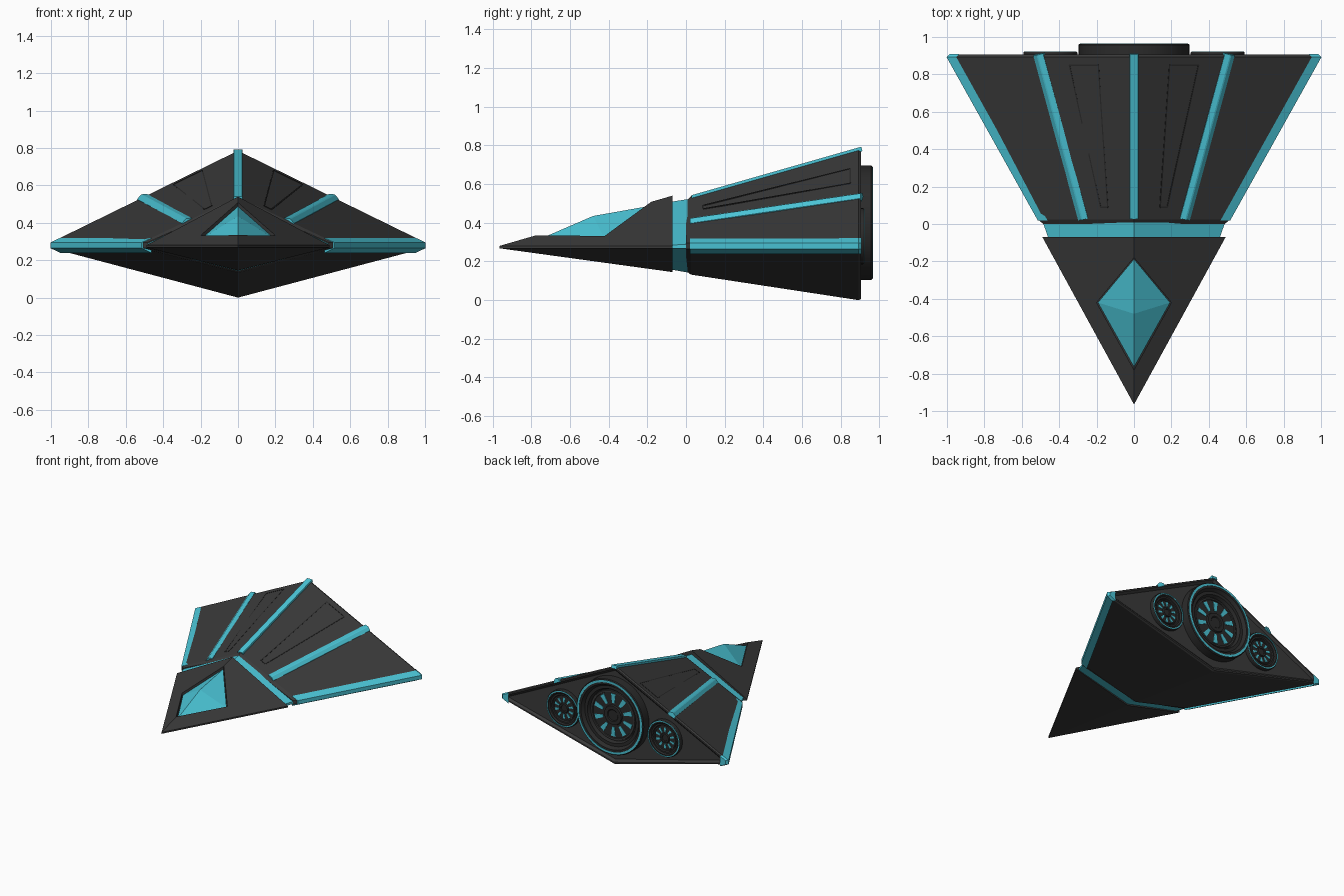
import bpy, bmesh, math
from mathutils import Vector as V

if "Cube" in bpy.data.objects:
    bpy.data.objects.remove(bpy.data.objects["Cube"])


def material(name, rgb):
    m = bpy.data.materials.new(name)
    m.diffuse_color = (*rgb, 1)
    m.use_nodes = True
    m.node_tree.nodes["Principled BSDF"].inputs["Base Color"].default_value = m.diffuse_color
    return m


GREY = material("hull grey", (0.042, 0.042, 0.042))
DARK = material("engine dark grey", (0.024, 0.024, 0.024))
TEAL = material("glow teal", (0.07, 0.56, 0.68))


def finish(name, bm, mat, smooth=False):
    bmesh.ops.recalc_face_normals(bm, faces=bm.faces)
    me = bpy.data.meshes.new(name)
    bm.to_mesh(me)
    bm.free()
    me.materials.append(mat)
    ob = bpy.data.objects.new(name, me)
    bpy.context.collection.objects.link(ob)
    if smooth:
        bpy.ops.object.select_all(action='DESELECT')
        ob.select_set(True)
        bpy.context.view_layer.objects.active = ob
        bpy.ops.object.shade_smooth_by_angle(angle=math.radians(25))
    return ob


def loft(rings, caps=True, closed=False):
    """Skin a list of equal-length point rings."""
    bm = bmesh.new()
    vs = [[bm.verts.new(p) for p in r] for r in rings]
    n = len(rings[0])
    pairs = list(zip(vs, vs[1:])) + ([(vs[-1], vs[0])] if closed else [])
    for a, b in pairs:
        for i in range(n):
            j = (i + 1) % n
            bm.faces.new((a[i], a[j], b[j], b[i]))
    if caps and not closed:
        bm.faces.new(vs[0])
        bm.faces.new(vs[-1])
    return bm


def section(y, w, top, bot, lo=0.265, hi=0.295):
    """Flattened diamond cross-section with a thin side edge."""
    return [V(p) for p in ((0, y, top), (w, y, hi), (w, y, lo),
                           (0, y, bot), (-w, y, lo), (-w, y, hi))]


def beam(name, a, b, up, w, h, mat, flat=0.0):
    """Ridged strip lying on a surface from a to b."""
    a, b, up = V(a), V(b), V(up).normalized()
    side = (b - a).cross(up).normalized()
    prof = [(-w, -.02), (-w, .002), (-w * flat - .001, h),
            (w * flat + .001, h), (w, .002), (w, -.02)]
    finish(name, loft([[p + side * u + up * v for u, v in prof] for p in (a, b)]), mat)


def lathe(name, cx, cz, prof, mat, n=48, closed=False):
    """Revolve (radius, y) pairs about an axis along y."""
    rings = [[V((cx + r * math.cos(t * math.tau / n), y, cz + r * math.sin(t * math.tau / n)))
              for t in range(n)] for r, y in prof]
    finish(name, loft(rings, closed=closed), mat, True)


# Rear hull with bevelled ends and a recessed stern panel
bm = loft([section(0, .485, .512, .15), section(.025, .515, .537, .132),
           section(.892, 1, .785, 0), section(.905, .985, .779, .006)])
bm.normal_update()
bmesh.ops.recalc_face_normals(bm, faces=bm.faces)
stern = max(bm.faces, key=lambda f: f.calc_center_median().y)
bmesh.ops.inset_region(bm, faces=[stern], thickness=.012)
bmesh.ops.inset_region(bm, faces=[stern], thickness=.02, depth=-.015)
finish("rear_hull", bm, GREY)

# Glowing neck between the nose and the rear hull
finish("neck_band", loft([section(-.078, .457, .508, .158, .268, .285),
                          section(.008, .487, .522, .143, .268, .288)]), TEAL)


# Nose: pyramid with a kite-shaped cockpit opening in its upper faces
def nose_z(x, y):
    return .28 + .26 * (y + .965) / .895 - abs(x) / .49 * .26


bm = bmesh.new()
def vert(x, y, z):
    return bm.verts.new((x, y, z))


tip, tip_low = vert(0, -.965, .28), vert(0, -.965, .268)
top, keel = vert(0, -.07, .54), vert(0, -.07, .145)
kite = [(0, -.18), (.2, -.42), (0, -.78), (-.2, -.42)]
rim = [vert(x, y, nose_z(x, y)) for x, y in kite]
pit = [vert(x, y, nose_z(x, y) - .035) for x, y in kite]
sides = []
for k in (1, 3):
    s = 1 if k == 1 else -1
    hi, lo = vert(s * .49, -.07, .28), vert(s * .49, -.07, .268)
    sides += [hi, lo]
    for f in ((tip, hi, rim[k], rim[2]), (hi, top, rim[0], rim[k]),
              (tip, tip_low, lo, hi), (tip_low, keel, lo), (pit[0], pit[k], pit[2])):
        bm.faces.new(f)
for i in range(4):
    j = (i + 1) % 4
    bm.faces.new((rim[i], rim[j], pit[j], pit[i]))
bm.faces.new((top, sides[0], sides[1], keel, sides[3], sides[2]))
finish("nose_hull", bm, GREY)

# Faceted canopy
bm = bmesh.new()
apex = vert(0, -.48, .435)
low = [vert(*p) for p in ((0, -.187, .487), (.193, -.42, .317),
                          (0, -.765, .312), (-.193, -.42, .317))]
for i in range(4):
    bm.faces.new((apex, low[i], low[(i + 1) % 4]))
finish("canopy", bm, TEAL)


# Glow strips and panel seams on the upper hull
def hull_top(x, y):
    t = (y - .025) / .867
    ridge, w = .537 + .248 * t, .515 + .485 * t
    return V((x, y, ridge - abs(x) / w * (ridge - .295)))


beam("ridge_strip", hull_top(0, .028), hull_top(0, .907), (0, -.27, 1),
     .023, .004, TEAL, .9)
for s, tag in ((-1, "left"), (1, "right")):
    up = (s * .42, -.25, .87)
    beam(tag + "_top_strip", hull_top(s * .272, .025), hull_top(s * .512, .907),
         up, .03, .014, TEAL, .1)
    corners = [(.19, .85), (.345, .85), (.178, .09), (.14, .09)]
    for i in range(4):
        (x0, y0), (x1, y1) = corners[i], corners[(i + 1) % 4]
        beam(f"{tag}_panel_seam_{i}", hull_top(s * x0, y0), hull_top(s * x1, y1),
             up, .003, .0025, DARK, .8)
    # Wing edge strip
    rings = [[V((s * (w + dx), y, z)) for dx, z in
              ((.002, .264), (.002, .295), (-.05, .295 + .05 * k), (-.05, .264 - .025))]
             for y, w, k in ((.02, .513, .47), (.892, 1, .5), (.908, .985, .5))]
    finish(tag + "_edge_strip", loft(rings), TEAL)


# Engines: housing, glow ring, radial slots and hub
def engine(name, cx, cz, R, back, floor):
    mid = (back + floor) / 2
    lathe(name + "_housing", cx, cz,
          [(R, .87), (R, back - .006), (R * .98, back), (R * .86, back),
           (R * .80, mid), (R * .72, mid), (R * .68, floor), (.001, floor)], DARK)
    lathe(name + "_glow_ring", cx, cz,
          [(R * .97, back - .004), (R * .97, back + .003),
           (R * .915, back + .003), (R * .915, back - .004)], TEAL, closed=True)
    lathe(name + "_inner_ring", cx, cz,
          [(R * .66, floor - .004), (R * .65, floor + .008),
           (R * .61, floor + .008), (R * .60, floor - .004)], GREY, closed=True)
    lathe(name + "_hub", cx, cz,
          [(R * .27, floor - .004), (R * .25, floor + .012), (R * .16, floor + .012),
           (R * .14, floor + .006), (.001, floor + .006)], DARK, 24)
    for i in range(10):
        a = i * math.tau / 10 + math.pi / 10
        d, n = V((math.cos(a), 0, math.sin(a))), V((-math.sin(a), 0, math.cos(a)))
        c = V((cx, 0, cz))
        rings = [[c + d * R * r + n * R * w + V((0, y, 0)) for r, w in
                  ((.32, -.035), (.57, -.065), (.57, .065), (.32, .035))]
                 for y in (floor - .004, floor + .004)]
        finish(f"{name}_slot_{i}", loft(rings), TEAL)


engine("main_engine", 0, .40, .297, .963, .915)
engine("left_engine", -.447, .33, .145, .92, .9)
engine("right_engine", .447, .33, .145, .92, .9)
